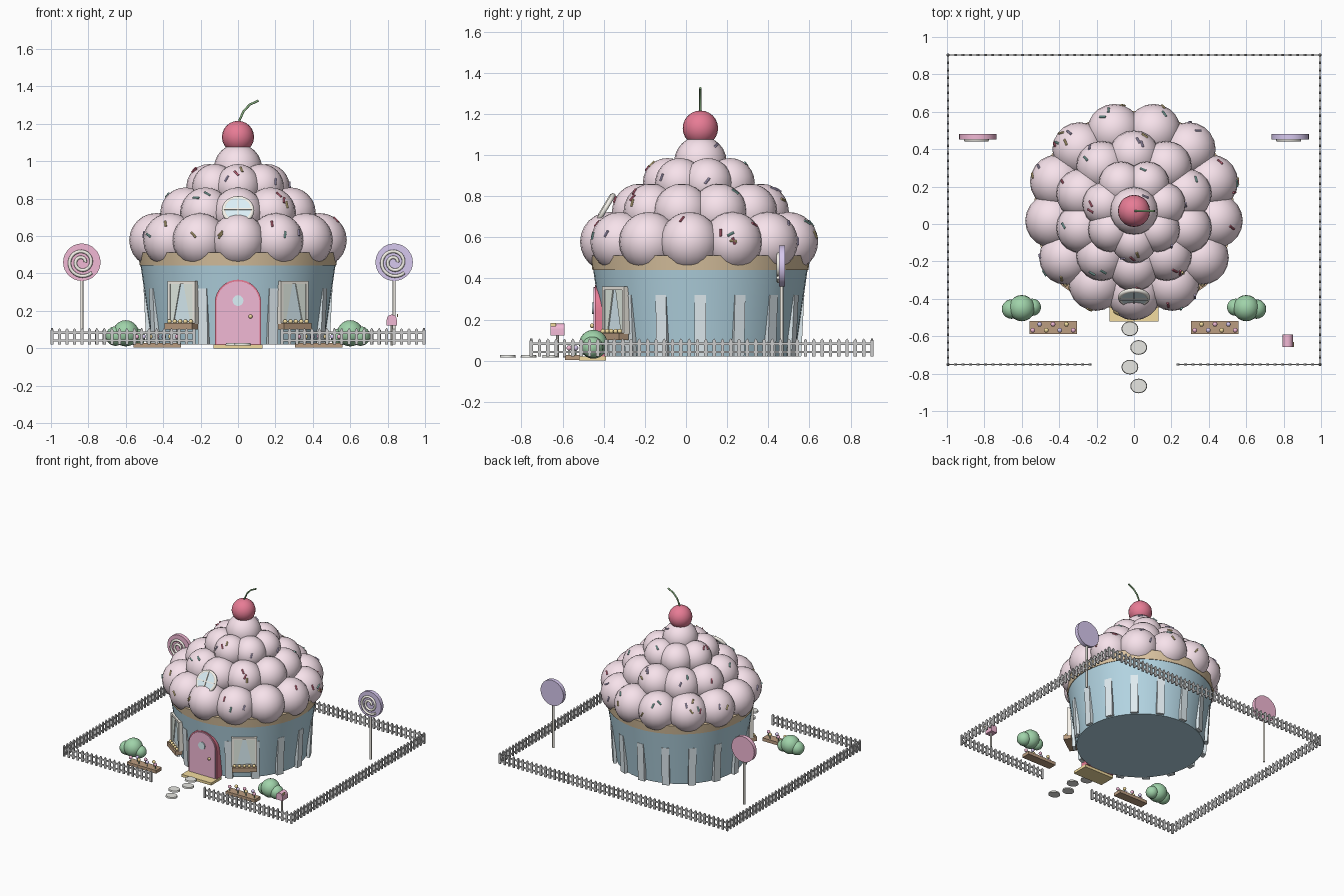
import bpy, bmesh, math, random
from math import sin, cos, pi, radians
from mathutils import Matrix, Vector

if "Cube" in bpy.data.objects:
    bpy.data.objects.remove(bpy.data.objects["Cube"])

random.seed(4)
T = Matrix.Translation
I = Matrix.Identity(4)
CY = 0.07                       # y of the cake axis
mats = {}
COL = dict(blue=(.45, .66, .76), pale=(.74, .83, .87), tan=(.72, .56, .36), icing=(.93, .76, .83),
           cherry=(.80, .20, .30), green=(.35, .65, .40), stem=(.25, .45, .22), pink=(.88, .48, .66),
           lilac=(.68, .58, .86), cream=(.92, .89, .82), glass=(.72, .88, .94), wood=(.50, .34, .22),
           yellow=(.90, .72, .35), stone=(.80, .80, .76), mint=(.40, .75, .70), cloth=(.80, .87, .80))


def ball(bm, p, r, s=(1, 1, 1), seg=20):
    bmesh.ops.create_uvsphere(bm, u_segments=seg, v_segments=seg * 5 // 8, radius=r,
                              matrix=T(p) @ Matrix.Diagonal((*s, 1)))


def box(bm, c, size, M=I):
    bmesh.ops.create_cube(bm, size=1, matrix=M @ T(c) @ Matrix.Diagonal((*size, 1)))


def cone(bm, c, r1, r2, h, M=I, seg=20):
    bmesh.ops.create_cone(bm, cap_ends=True, segments=seg, radius1=r1, radius2=r2, depth=h, matrix=M @ T(c))


def prism(bm, pts, y0, y1, M=I):
    # x-z outline extruded along y
    f = bm.faces.new([bm.verts.new(M @ Vector((x, y0, z))) for x, z in pts])
    ext = bmesh.ops.extrude_face_region(bm, geom=[f])
    off = M.to_3x3() @ Vector((0, y1 - y0, 0))
    for v in ext['geom']:
        if isinstance(v, bmesh.types.BMVert):
            v.co += off


def paint(ob, color):
    if color:
        if color not in mats:
            mats[color] = bpy.data.materials.new(color)
            mats[color].diffuse_color = (*COL[color], 1)
        ob.data.materials.append(mats[color])


def part(name, color, build, smooth=True):
    bm = bmesh.new()
    build(bm)
    bmesh.ops.recalc_face_normals(bm, faces=bm.faces)
    me = bpy.data.meshes.new(name)
    bm.to_mesh(me)
    bm.free()
    ob = bpy.data.objects.new(name, me)
    bpy.context.collection.objects.link(ob)
    paint(ob, color)
    if smooth:
        bpy.context.view_layer.objects.active = ob
        bpy.ops.object.select_all(action='DESELECT')
        ob.select_set(True)
        bpy.ops.object.shade_smooth_by_angle(angle=radians(35))
    return ob


def tube(name, color, pts, r):
    cu = bpy.data.curves.new(name, 'CURVE')
    cu.dimensions, cu.bevel_depth, cu.bevel_resolution, cu.use_fill_caps = '3D', r, 2, True
    sp = cu.splines.new('POLY')
    sp.points.add(len(pts) - 1)
    for q, p in zip(sp.points, pts):
        q.co = (*p, 1)
    ob = bpy.data.objects.new(name, cu)
    bpy.context.collection.objects.link(ob)
    paint(ob, color)


def around(deg):                # frame on the wall, local -y points outwards
    return T((0, CY, 0)) @ Matrix.Rotation(radians(deg), 4, 'Z')


def arch(w, z0, top, n=16):
    return [(-w, z0), (w, z0)] + [(w * cos(pi * i / n), top - w + w * sin(pi * i / n)) for i in range(n + 1)]


# Cup wall, ribs and baked rim
part('cup_wall', 'blue', lambda bm: cone(bm, (0, CY, .235), .46, .522, .43, seg=48))


def ribs(bm):
    for k in range(1, 16):
        M = around(22.5 * k) @ T((0, -.478, .02)) @ Matrix.Rotation(.05, 4, 'X')
        box(bm, (0, 0, .15), (.055, .024, .30), M)


part('cup_ribs', 'pale', ribs, False)
part('cake_rim', 'tan', lambda bm: cone(bm, (0, CY, .477), .525, .535, .07, seg=48))

# Frosting balls in rings: count, ring radius, height, ball radius
balls = [(Vector((0, CY, .965)), .128)]
for n, R, z, r in ((13, .44, .578, .145), (10, .295, .725, .135), (7, .16, .865, .12)):
    for k in range(n):
        a = -pi / 2 + 2 * pi * k / n
        balls.append((Vector((R * cos(a), CY + R * sin(a), z)), r))


def frosting(bm):
    for p, r in balls:
        ball(bm, p, r)
    cone(bm, (0, CY, .68), .44, .12, .40)


part('frosting', 'icing', frosting)

# Sprinkles lying on the exposed frosting
for color in ('mint', 'yellow', 'lilac', 'cherry'):
    def sprinkles(bm):
        count = 0
        while count < 13:
            c, r = random.choice(balls)
            a = math.atan2(c.y - CY, c.x) + random.uniform(-.8, .8)
            e = random.uniform(0, 1)
            d = Vector((cos(a) * cos(e), sin(a) * cos(e), sin(e)))
            p = c + d * r
            if any((p - q).length < s - .001 for q, s in balls):
                continue
            t = d.cross(Vector((random.random(), random.random(), random.random() - .5)))
            cone(bm, (0, 0, 0), .006, .006, .036, T(p) @ t.to_track_quat('Z', 'Y').to_matrix().to_4x4(), 8)
            count += 1
    part('sprinkles_' + color, color, sprinkles)

# Cherry and stem
part('cherry', 'cherry', lambda bm: ball(bm, (0, CY, 1.13), .086))
tube('cherry_stem', 'stem', [(0, CY, 1.19), (.01, CY, 1.225), (.03, CY, 1.267), (.062, CY, 1.302), (.11, CY, 1.325)], .006)

# Round attic window, leaning back
A = T((0, -.393, .738)) @ Matrix.Rotation(radians(-31), 4, 'X') @ Matrix.Rotation(pi / 2, 4, 'X')
part('attic_glass', 'glass', lambda bm: cone(bm, (0, 0, 0), .075, .075, .02, A, 32))
bpy.ops.mesh.primitive_torus_add(major_radius=.075, minor_radius=.012, major_segments=32, minor_segments=10)
ring = bpy.context.object
ring.name = 'attic_frame'
ring.matrix_world = A
paint(ring, 'cream')
bpy.ops.object.shade_smooth()


def attic_bars(bm):
    box(bm, (0, 0, .01), (.15, .008, .012), A)
    box(bm, (0, 0, .01), (.008, .15, .012), A)


part('attic_bars', 'cream', attic_bars, False)

# Door with frame, porthole, knob and step
part('door_frame', 'cherry', lambda bm: prism(bm, arch(.124, .02, .367), -.38, -.442))
part('door', 'pink', lambda bm: prism(bm, arch(.115, .022, .358), -.38, -.450))
RX = Matrix.Rotation(pi / 2, 4, 'X')
part('door_porthole', 'glass', lambda bm: cone(bm, (0, 0, 0), .029, .029, .02, T((0, -.447, .255)) @ RX))
part('door_knob', 'yellow', lambda bm: ball(bm, (.067, -.456, .17), .011, seg=12))
part('door_step', 'yellow', lambda bm: box(bm, (0, -.455, .01), (.26, .13, .02)), False)

# Front windows with curtains and flower boxes
for side, deg in (('left', -35.6), ('right', 35.6)):
    M = around(deg)

    def frame(bm):
        for s in (-1, 1):
            box(bm, (s * .083, -.497, .245), (.016, .05, .23), M)
            box(bm, (0, -.497, .245 + s * .107), (.18, .05, .016), M)

    def curtains(bm):
        for s in (-1, 1):
            prism(bm, [(s * .076, .35), (s * .01, .35), (s * .055, .14), (s * .076, .14)], -.508, -.516, M)

    def planter_flowers(bm):
        for i in range(5):
            ball(bm, M @ Vector((-.07 + .035 * i, -.532, .143)), .012, seg=10)

    part(side + '_window_frame', 'cream', frame, False)
    part(side + '_window_glass', 'glass', lambda bm: box(bm, (0, -.49, .245), (.16, .04, .21), M), False)
    part(side + '_curtains', 'cloth', curtains, False)
    part(side + '_planter', 'wood', lambda bm: box(bm, (0, -.522, .118), (.18, .055, .034), M), False)
    part(side + '_planter_flowers', 'yellow', planter_flowers)

# Mirrored garden: beds, flowers, bushes and lollipops
for s, side, candy in ((-1, 'left', 'pink'), (1, 'right', 'lilac')):
    part(side + '_flower_bed', 'wood', lambda bm: box(bm, (s * .432, -.553, .016), (.255, .07, .025)), False)
    spots = [(s * (.325 + .036 * i), -.553 + (.017 if i % 2 else -.015)) for i in range(7)]

    def stalks(bm):
        for x, y in spots:
            cone(bm, (x, y, .04), .003, .003, .04, seg=6)

    part(side + '_flower_stalks', 'green', stalks)
    for j, color in enumerate(('pink', 'yellow', 'lilac')):
        def heads(bm):
            for x, y in spots[j::3]:
                ball(bm, (x, y, .062), .013, seg=10)
        part(side + '_flowers_' + color, color, heads)

    def bush(bm):
        ball(bm, (s * .60, -.45, .08), .07)
        ball(bm, (s * .655, -.455, .065), .052)
        ball(bm, (s * .543, -.445, .06), .046)

    part(side + '_bush', 'green', bush)
    x = s * .835
    part(side + '_lollipop_stick', 'cream', lambda bm: cone(bm, (x, .465, .20), .008, .008, .36, seg=12))
    part(side + '_lollipop', candy, lambda bm: cone(bm, (0, 0, 0), .1, .1, .03, T((x, .467, .46)) @ RX, 32))
    tube(side + '_lollipop_swirl', 'cream',
         [(x + (.018 + .06 * i / 48) * cos(i * .245), .449, .46 + (.018 + .06 * i / 48) * sin(i * .245))
          for i in range(49)], .009)


# Stepping stones
def stones(bm):
    for x, y in ((-.022, -.56), (.025, -.66), (-.022, -.765), (.025, -.866)):
        cone(bm, (0, 0, 0), .045, .042, .012, T((x, y, .022)) @ Matrix.Diagonal((1, .87, 1, 1)), 20)


part('stepping_stones', 'stone', stones)

# Mailbox
part('mailbox_post', 'cream', lambda bm: cone(bm, (.822, -.625, .075), .007, .007, .12, seg=10))
part('mailbox', 'pink', lambda bm: prism(bm, arch(.027, .122, .18, 10), -.59, -.658))
part('mailbox_flag', 'yellow', lambda bm: box(bm, (.852, -.645, .175), (.006, .026, .018)), False)
bpy.data.objects['mailbox'].location.x = .822


# Picket fence with a gap at the front
def fence(bm):
    X, F, B = .994, -.752, .904
    runs = [((-X, F), (-.235, F)), ((.235, F), (X, F)), ((-X, B), (X, B)), ((-X, F), (-X, B)), ((X, F), (X, B))]
    for a, b in runs:
        a, b = Vector((*a, 0)), Vector((*b, 0))
        d = b - a
        M = T(a) @ Matrix.Rotation(math.atan2(d.y, d.x), 4, 'Z')
        n = round(d.length / .04)
        for z in (.042, .083):
            box(bm, (d.length / 2, 0, z), (d.length, .006, .011), M)
        for i in range(n + 1):
            u = d.length * i / n
            prism(bm, [(u - .008, .02), (u + .008, .02), (u + .008, .098), (u, .108), (u - .008, .098)], -.005, .005, M)


part('picket_fence', None, fence, False)

for m in bpy.data.materials:
    if m.users and not m.is_grease_pencil:
        m.use_nodes = True
        m.node_tree.nodes["Principled BSDF"].inputs["Base Color"].default_value = m.diffuse_color
